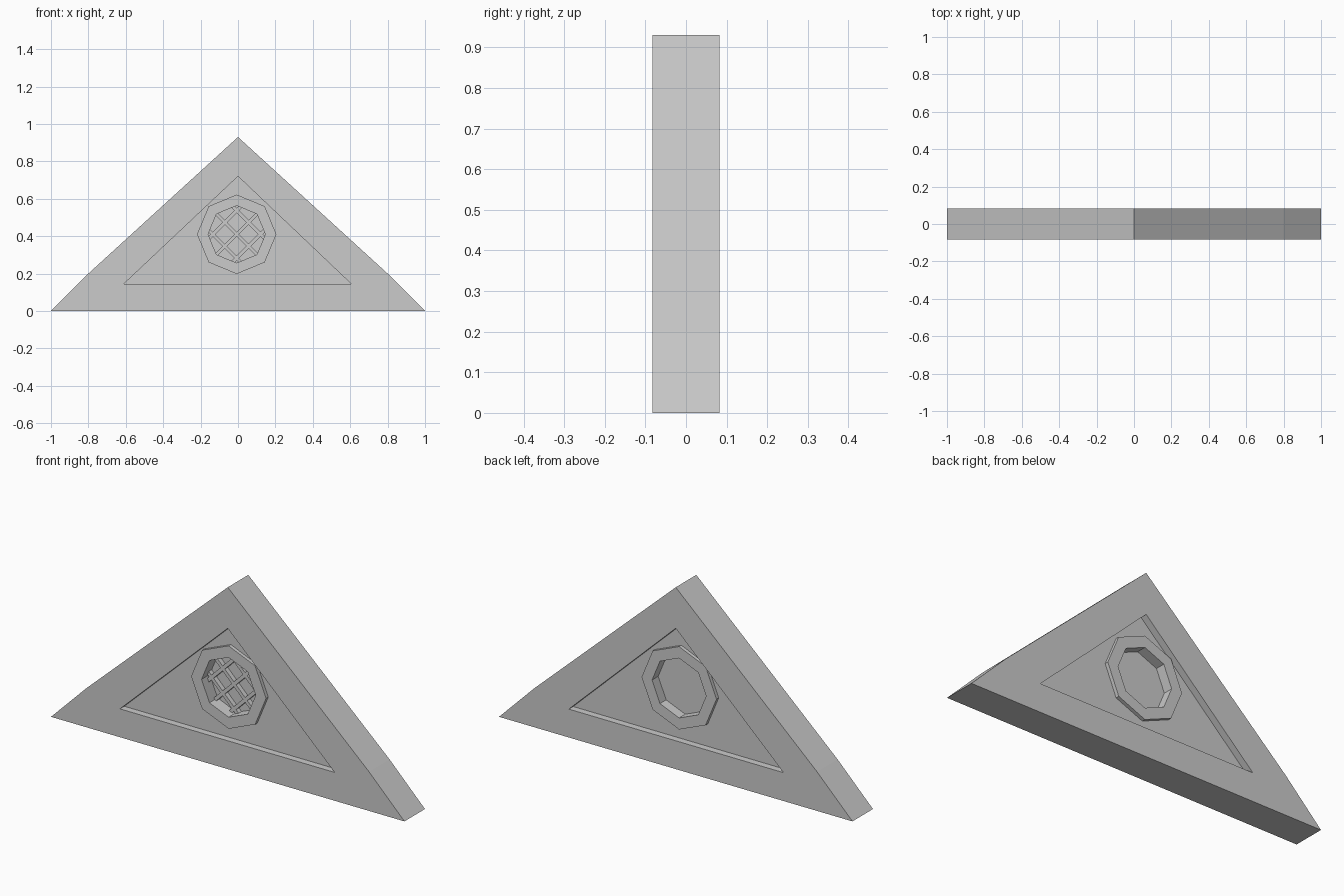
import bpy
from math import sin, cos, pi, sqrt
from mathutils import Matrix

cube = bpy.data.objects.get("Cube")
if cube:
    bpy.data.objects.remove(cube, do_unlink=True)

grey = bpy.data.materials.new("plain grey")
grey.use_nodes = True
colour = (0.6, 0.6, 0.6, 1)
grey.diffuse_color = colour
grey.node_tree.nodes["Principled BSDF"].inputs["Base Color"].default_value = colour


def prism(name, loops, half_depth, y=0.0):
    """Extrude outlines in the x-z plane; inner loops become holes."""
    curve = bpy.data.curves.new(name + "_profile", 'CURVE')
    curve.dimensions = '2D'
    curve.fill_mode = 'BOTH'
    curve.extrude = half_depth
    for loop in loops:
        spline = curve.splines.new('POLY')
        spline.points.add(len(loop) - 1)
        for point, (px, pz) in zip(spline.points, loop):
            point.co = (px, pz, 0, 1)
        spline.use_cyclic_u = True
    helper = bpy.data.objects.new(name + "_helper", curve)
    bpy.context.collection.objects.link(helper)
    bpy.context.view_layer.update()
    graph = bpy.context.evaluated_depsgraph_get()
    mesh = bpy.data.meshes.new_from_object(helper.evaluated_get(graph))
    bpy.data.objects.remove(helper, do_unlink=True)
    mesh.transform(Matrix.Translation((0, y, 0)) @ Matrix.Rotation(pi / 2, 4, 'X'))
    mesh.materials.clear()
    mesh.materials.append(grey)
    mesh.shade_flat()
    obj = bpy.data.objects.new(name, mesh)
    bpy.context.collection.objects.link(obj)
    return obj


CX, CZ = -0.007, 0.41


def octagon(radius):
    return [(CX + radius * cos(i * pi / 4), CZ + radius * sin(i * pi / 4))
            for i in range(8)]


# Gable frame with a triangular opening
outline = [(-1, 0), (1, 0), (0.8, 0.2), (0, 0.93), (-0.8, 0.2)]
opening = [(-0.61, 0.145), (0.605, 0.145), (0, 0.72)]
prism("gable_frame", [outline, opening], 0.083)

# Recessed panel and window surround
prism("recessed_panel", [opening, octagon(0.18)], 0.048)
prism("window_surround", [octagon(0.212), octagon(0.153)], 0.066)

# Window pane and diagonal lattice
prism("window_pane", [octagon(0.16)], 0.008, 0.008)
for side in (-1, 1):
    for offset in (-0.09, 0, 0.09):
        half = sqrt(0.155 ** 2 - offset ** 2)
        d = sqrt(0.5)
        corners = [(-half, -0.009), (half, -0.009), (half, 0.009), (-half, 0.009)]
        bar = [(CX + d * (u - side * (v + offset)), CZ + d * (side * u + v + offset))
               for u, v in corners]
        prism("lattice_bar", [bar], 0.014, -0.01)
